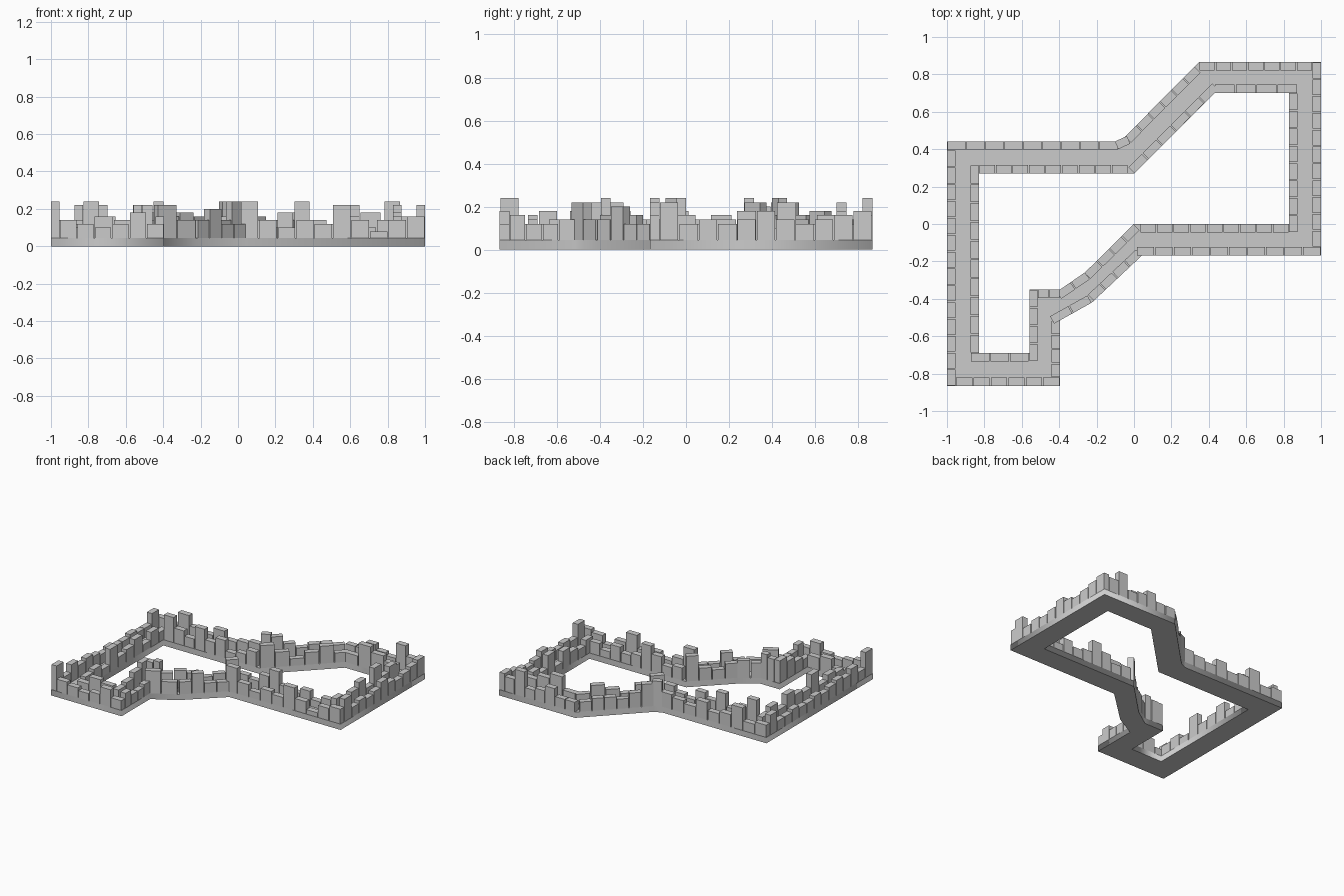
import bpy, bmesh
from mathutils import Vector, Matrix

if "Cube" in bpy.data.objects:
    bpy.data.objects.remove(bpy.data.objects["Cube"])

BASE_H = 0.045   # height of the flat track
THICK = 0.045    # depth of each wall block
GAP = 0.006

# Each corner carries the height code of the block run that starts there
# (one digit per block, top = 0.06 + 0.02 * digit). Loops run anticlockwise.
OUTER = [
    (-1, -0.866, "432363"), (-0.395, -0.866, "5334"), (-0.395, -0.515, "84"),
    (-0.225, -0.42, "4733"), (0.043, -0.168, "9424384145"), (1, -0.168, "83434643456"),
    (1, 0.866, "5934633"), (0.348, 0.866, "344358"), (-0.05, 0.465, "9"),
    (-0.105, 0.44, "543634834"), (-1, 0.44, "73343343454639"),
]
INNER = [
    (-0.83, -0.69, "254"), (-0.56, -0.69, "3468"), (-0.56, -0.35, "89"),
    (-0.395, -0.35, "56"), (-0.26, -0.257, "5349"), (0, 0, "436943524"),
    (0.83, 0, "53462835"), (0.83, 0.70, "4683"), (0.43, 0.70, "364258"),
    (0, 0.27, "532648359"), (-0.83, 0.27, "3526438243"),
]


def track(name, loops):
    """Flat ring-shaped slab between the two loops."""
    cu = bpy.data.curves.new(name, 'CURVE')
    cu.dimensions = '2D'
    cu.fill_mode = 'BOTH'
    cu.extrude = BASE_H / 2
    for loop in loops:
        sp = cu.splines.new('POLY')
        sp.points.add(len(loop) - 1)
        for p, (x, y, _) in zip(sp.points, loop):
            p.co = (x, y, 0, 1)
        sp.use_cyclic_u = True
    ob = bpy.data.objects.new(name, cu)
    ob.location.z = BASE_H / 2
    bpy.context.collection.objects.link(ob)
    bpy.context.view_layer.objects.active = ob
    ob.select_set(True)
    bpy.ops.object.convert(target='MESH')
    ob.select_set(False)


def block_wall(name, loop, side):
    """Rows of blocks along a loop; side is +1 if the track lies to the left."""
    bm = bmesh.new()
    pts = [Vector((x, y, 0)) for x, y, _ in loop]
    n = len(pts)
    for i, (_, _, code) in enumerate(loop):
        a, b = pts[i], pts[(i + 1) % n]
        d = (b - a).normalized()
        prev = (a - pts[i - 1]).normalized()
        # trim or extend the start so neighbouring runs meet at the corner
        start = a + d * THICK * side * prev.cross(d).z
        pitch = (b - start).length / len(code)
        normal = Vector((-d.y, d.x, 0)) * side
        rot = Matrix((d, Vector((-d.y, d.x, 0)), Vector((0, 0, 1)))).transposed().to_4x4()
        for k, c in enumerate(code):
            h = 0.06 + 0.02 * int(c) - BASE_H
            mid = start + d * pitch * (k + 0.5) + normal * THICK / 2
            mid.z = BASE_H + h / 2
            size = Matrix.Diagonal((pitch - GAP, THICK, h, 1))
            bmesh.ops.create_cube(bm, size=1, matrix=Matrix.Translation(mid) @ rot @ size)
    me = bpy.data.meshes.new(name)
    bm.to_mesh(me)
    bm.free()
    bpy.context.collection.objects.link(bpy.data.objects.new(name, me))


track("track_base", [OUTER, INNER])
block_wall("outer_wall_blocks", OUTER, 1)
block_wall("inner_wall_blocks", INNER, -1)
